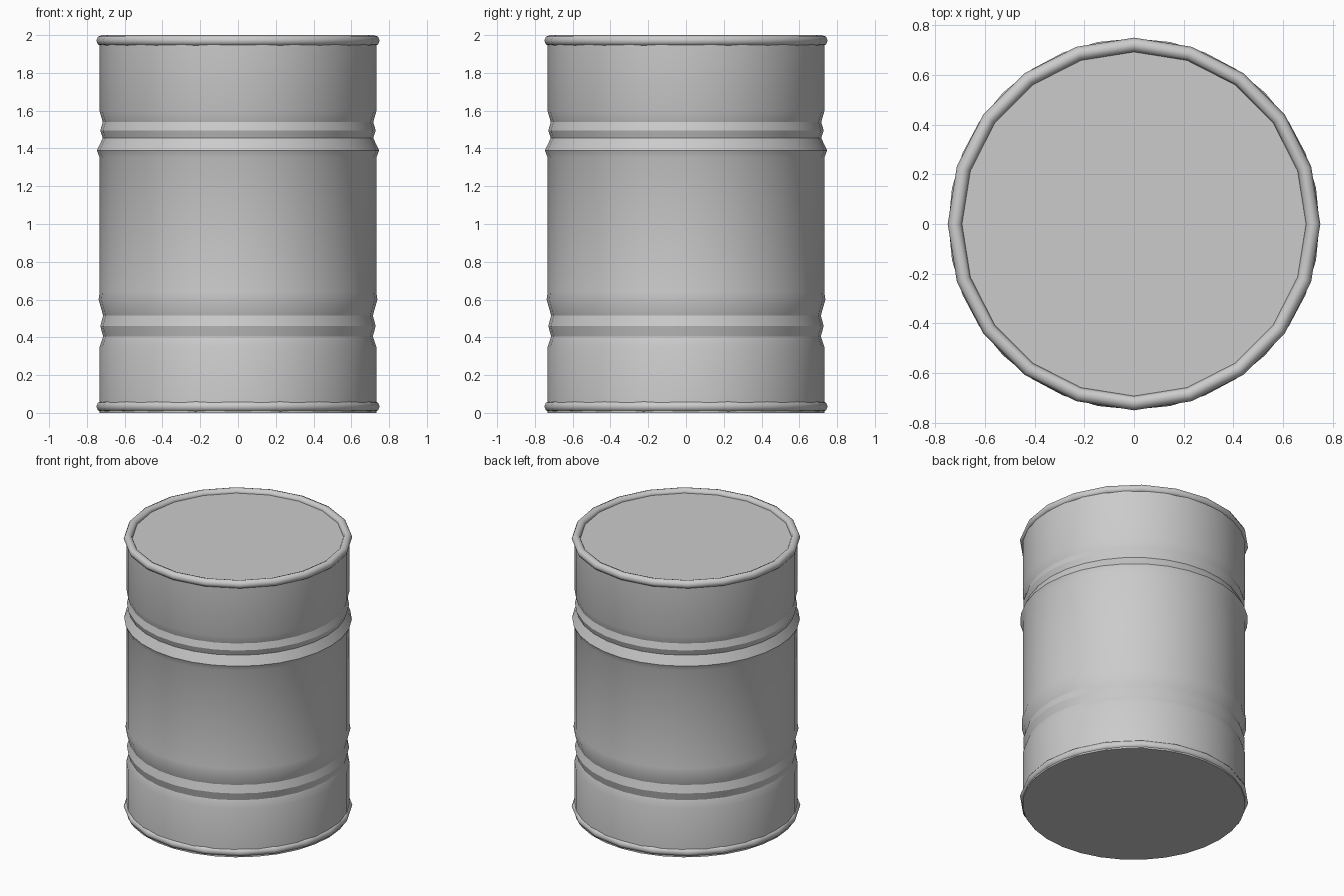
import bpy, bmesh, math

if "Cube" in bpy.data.objects:
    bpy.data.objects.remove(bpy.data.objects["Cube"])

# Barrel shell: (radius, z) profile with rolled ribs, bottom to top
PROFILE = [(0.732, 0.0), (0.732, 0.35), (0.714, 0.405), (0.729, 0.46),
           (0.714, 0.515), (0.738, 0.60), (0.732, 0.64), (0.732, 1.35),
           (0.747, 1.39), (0.716, 1.455), (0.729, 1.495), (0.716, 1.54),
           (0.732, 1.595), (0.732, 1.972)]
SIDES = 32


def smooth(obj, angle):
    bpy.ops.object.select_all(action='DESELECT')
    obj.select_set(True)
    bpy.context.view_layer.objects.active = obj
    bpy.ops.object.shade_smooth_by_angle(angle=math.radians(angle))


def lathe(name, profile, sides):
    bm = bmesh.new()
    rings = [[bm.verts.new((r * math.cos(math.tau * i / sides),
                            r * math.sin(math.tau * i / sides), z))
              for i in range(sides)] for r, z in profile]
    for low, high in zip(rings, rings[1:]):
        for i in range(sides):
            j = (i + 1) % sides
            bm.faces.new((low[i], low[j], high[j], high[i]))
    # Flat base and lid
    bm.faces.new(rings[0][::-1])
    bm.faces.new(rings[-1])
    mesh = bpy.data.meshes.new(name)
    bm.to_mesh(mesh)
    bm.free()
    obj = bpy.data.objects.new(name, mesh)
    bpy.context.collection.objects.link(obj)
    return obj


smooth(lathe("barrel_body", PROFILE, SIDES), 30)

# Rolled rims at both ends, coarser than the shell
for name, z in (("bottom_rim", 0.034), ("top_rim", 1.971)):
    bpy.ops.mesh.primitive_torus_add(major_segments=20, minor_segments=8,
                                     major_radius=0.721, minor_radius=0.029,
                                     location=(0, 0, z))
    rim = bpy.context.object
    rim.name = name
    smooth(rim, 50)
